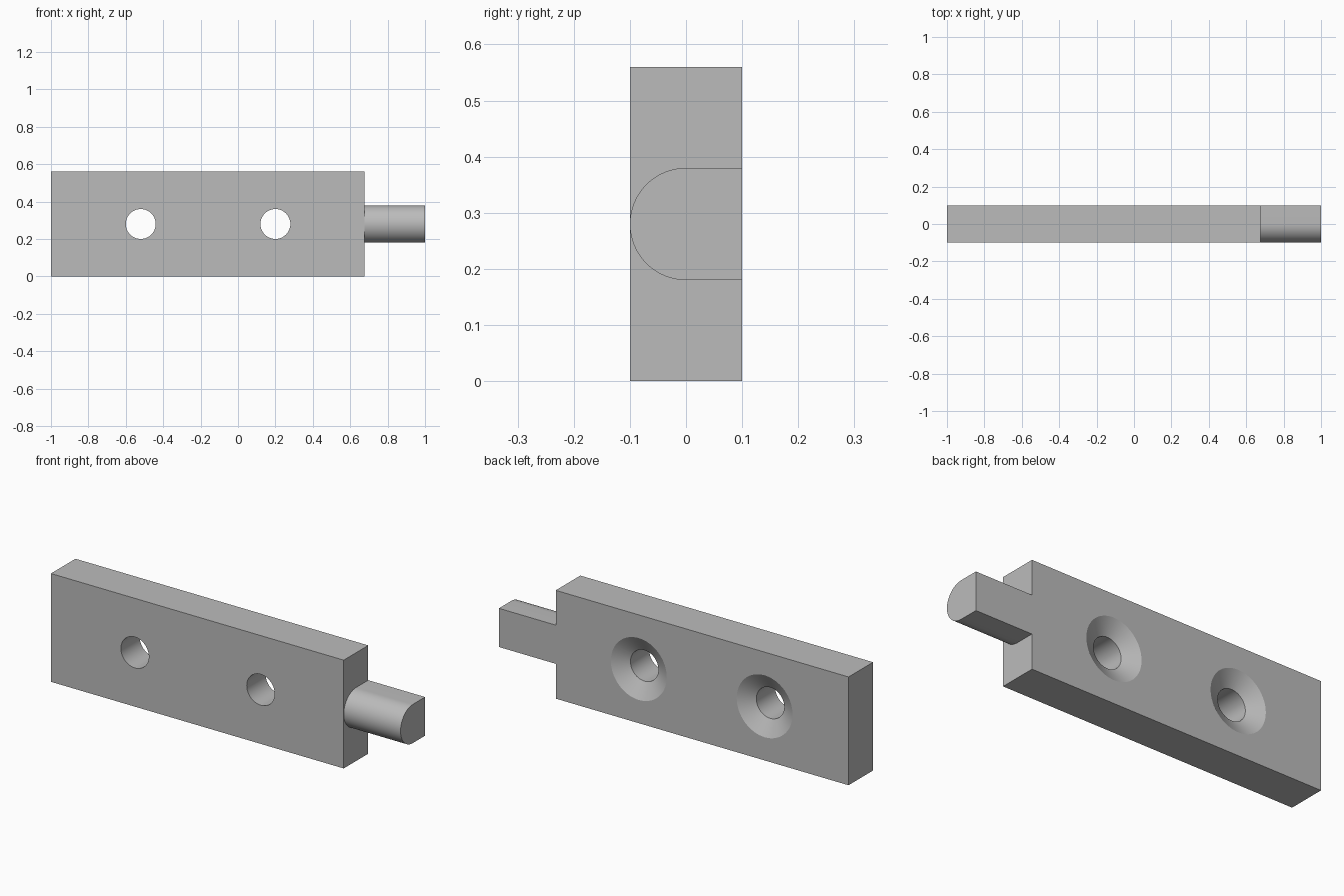
import bpy, bmesh, math
from mathutils import Matrix, Vector

cube = bpy.data.objects.get("Cube")
if cube:
    bpy.data.objects.remove(cube, do_unlink=True)

LEFT, SHOULDER, TIP = -1.0, 0.675, 1.0
HALF, HEIGHT = 0.1, 0.56
MID = HEIGHT / 2
HOLE_R, SINK_R = 0.08, 0.16
SINK_DEPTH = (SINK_R - HOLE_R) / math.tan(math.radians(60))

grey = bpy.data.materials.new("plain grey")
grey.use_nodes = True
grey.diffuse_color = (0.5, 0.5, 0.5, 1)
grey.node_tree.nodes["Principled BSDF"].inputs["Base Color"].default_value = (0.5, 0.5, 0.5, 1)


def make_object(name, bm):
    bmesh.ops.recalc_face_normals(bm, faces=bm.faces)
    mesh = bpy.data.meshes.new(name)
    bm.to_mesh(mesh)
    bm.free()
    mesh.materials.append(grey)
    obj = bpy.data.objects.new(name, mesh)
    bpy.context.collection.objects.link(obj)
    return obj


def select_only(obj):
    bpy.ops.object.select_all(action="DESELECT")
    obj.select_set(True)
    bpy.context.view_layer.objects.active = obj


def extrude_profile(name, points, length):
    """Closed prism from a profile in the YZ plane, pushed along +x."""
    bm = bmesh.new()
    face = bm.faces.new([bm.verts.new(p) for p in points])
    moved = bmesh.ops.extrude_face_region(bm, geom=[face], use_keep_orig=True)
    verts = [v for v in moved["geom"] if isinstance(v, bmesh.types.BMVert)]
    bmesh.ops.translate(bm, verts=verts, vec=(length, 0, 0))
    return make_object(name, bm)


def hole_cutter(x):
    """Through hole with a conical countersink opening at the back."""
    over = 0.02
    slope = (SINK_R - HOLE_R) / SINK_DEPTH
    profile = [(0, -HALF - over), (HOLE_R, -HALF - over), (HOLE_R, HALF - SINK_DEPTH),
               (SINK_R + over * slope, HALF + over), (0, HALF + over)]
    bm = bmesh.new()
    verts = [bm.verts.new((r, y, 0)) for r, y in profile]
    edges = [bm.edges.new(pair) for pair in zip(verts, verts[1:])]
    bmesh.ops.spin(bm, geom=verts + edges, cent=(0, 0, 0), axis=(0, 1, 0),
                   angle=math.tau, steps=64)
    bmesh.ops.remove_doubles(bm, verts=bm.verts, dist=1e-5)
    bmesh.ops.translate(bm, verts=bm.verts, vec=(x, 0, MID))
    cutter = make_object("hole_cutter", bm)
    cutter.hide_render = True
    return cutter


# Mounting plate
plate = extrude_profile("mounting_plate", [(LEFT, -HALF, 0), (LEFT, HALF, 0),
                        (LEFT, HALF, HEIGHT), (LEFT, -HALF, HEIGHT)], SHOULDER - LEFT)

# Two countersunk screw holes
for x in (-0.52, 0.2):
    cutter = hole_cutter(x)
    mod = plate.modifiers.new("screw_hole", "BOOLEAN")
    mod.operation, mod.solver, mod.object = "DIFFERENCE", "EXACT", cutter
    select_only(plate)
    bpy.ops.object.modifier_apply(modifier=mod.name)
    bpy.data.objects.remove(cutter, do_unlink=True)

# End pin: rounded at the front, square and flush at the back
steps = 32
arc = [Vector((SHOULDER, -HALF * math.sin(a), MID + HALF * math.cos(a)))
       for a in (math.pi * i / steps for i in range(steps + 1))]
corners = [Vector((SHOULDER, HALF, MID - HALF)), Vector((SHOULDER, HALF, MID + HALF))]
pin = extrude_profile("end_pin", arc + corners, TIP - SHOULDER)

for obj in (plate, pin):
    select_only(obj)
    bpy.ops.object.shade_smooth_by_angle(angle=math.radians(25))
